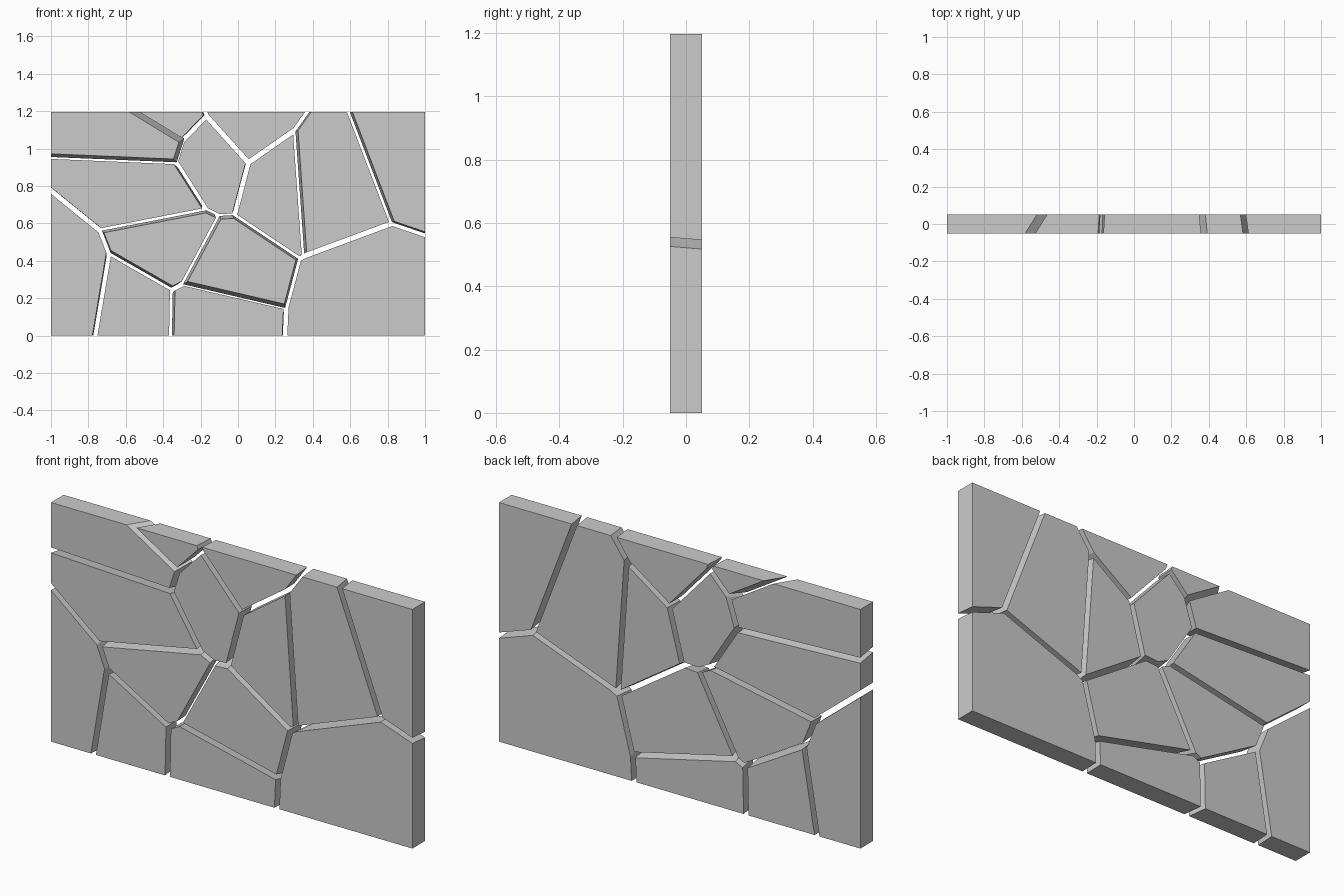
import bpy, bmesh
from mathutils import Vector

if "Cube" in bpy.data.objects:
    bpy.data.objects.remove(bpy.data.objects["Cube"])

W, D, H, GAP = 2.0, 0.10, 1.196, 0.027

# Crack junctions on the front face (x, z): capitals inside, small letters on the rim
J = dict(A=(-.335, .93), B=(-.30, 1.04), C=(-.17, 1.175), D=(.055, .925),
         E=(.307, 1.10), F=(.355, .426), G=(.825, .60), H=(.325, .41),
         I=(.257, .153), J=(-.29, .28), K=(-.35, .25), L=(-.69, .445),
         M=(-.735, .56), N=(-.17, .67), O=(-.10, .635), P=(-.02, .64),
         l=(-1, .958), m=(-1, .775), t=(-.555, H), u=(-.178, H),
         v=(.375, H), w=(.597, H), r=(1, .54), p=(.25, 0), q=(-.355, 0), s=(-.765, 0))

# Cracks: piece that widens toward the back, its neighbour, ends, sideways shift
CRACKS = [
    (1, 9, "lA", .017), (1, 4, "AB", .022), (1, 2, "Bt", .033), (2, 4, "BC", .004),
    (2, 3, "Cu", .006), (4, 3, "CD", .000), (3, 5, "DE", .000), (6, 3, "Ev", .008),
    (6, 5, "EF", .014), (7, 6, "Gw", .013), (7, 8, "Gr", .008), (6, 8, "GF", .000),
    (5, 8, "FH", .004), (11, 5, "PH", .012), (4, 5, "DP", .002), (11, 8, "HI", .010),
    (12, 8, "Ip", .003), (11, 12, "JI", .020), (11, 10, "OJ", .014), (10, 12, "JK", .005),
    (12, 13, "Kq", .012), (10, 13, "LK", .012), (14, 13, "Ls", .005), (10, 14, "ML", .006),
    (9, 14, "Mm", .001), (10, 9, "MN", .013), (10, 4, "NO", .014), (11, 4, "OP", .018),
    (9, 4, "AN", .008),
]


def make_piece(i):
    mine = [c for c in CRACKS if i in c[:2]]
    pts = [Vector(J[k]) for k in sorted({k for c in mine for k in c[2]})]
    centre = sum(pts, Vector((0, 0))) / len(pts)

    # Full slab
    bm = bmesh.new()
    bmesh.ops.create_cube(bm, size=1)
    for vert in bm.verts:
        vert.co = Vector((vert.co.x * W, vert.co.y * D, (vert.co.z + .5) * H))

    # Trim by every slanted crack, leaving half the gap
    for grow, _, ends, shift in mine:
        a, b = Vector(J[ends[0]]), Vector(J[ends[1]])
        d = (b - a).normalized()
        n = Vector((-d.y, d.x))
        if n.dot(centre - a) > 0:
            n = -n
        if grow != i:
            shift = -shift
        no = Vector((n.x, -shift / D, n.y)).normalized()
        co = Vector((a.x, -D / 2, a.y)) - no * GAP / 2
        res = bmesh.ops.bisect_plane(bm, geom=bm.verts[:] + bm.edges[:] + bm.faces[:],
                                     dist=1e-5, plane_co=co, plane_no=no, clear_outer=True)
        cut = [e for e in res["geom_cut"] if isinstance(e, bmesh.types.BMEdge)]
        if cut:
            bmesh.ops.edgeloop_fill(bm, edges=cut)
    bmesh.ops.recalc_face_normals(bm, faces=bm.faces[:])

    name = f"wall_piece_{i:02d}"
    me = bpy.data.meshes.new(name)
    bm.to_mesh(me)
    bm.free()
    bpy.context.collection.objects.link(bpy.data.objects.new(name, me))


for i in range(1, 15):
    make_piece(i)
